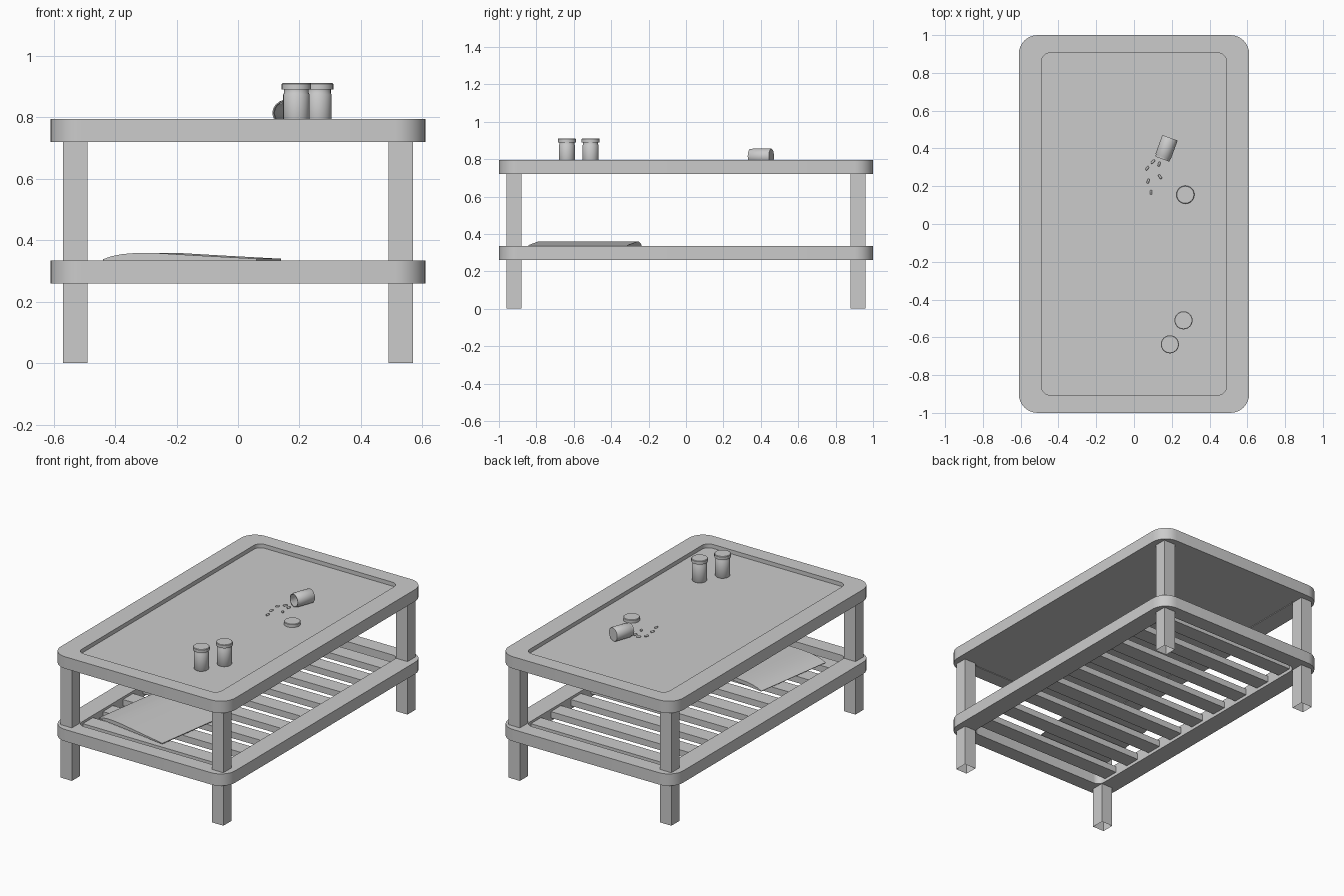
import bpy, bmesh, math
from mathutils import Vector, Matrix

if "Cube" in bpy.data.objects:
    bpy.data.objects.remove(bpy.data.objects["Cube"])


def add_object(name, bm, smooth=False):
    bmesh.ops.recalc_face_normals(bm, faces=bm.faces)
    mesh = bpy.data.meshes.new(name)
    bm.to_mesh(mesh)
    bm.free()
    ob = bpy.data.objects.new(name, mesh)
    bpy.context.collection.objects.link(ob)
    if smooth:
        bpy.ops.object.select_all(action='DESELECT')
        ob.select_set(True)
        bpy.context.view_layer.objects.active = ob
        bpy.ops.object.shade_smooth_by_angle(angle=math.radians(35))
    return ob


def rounded_rect(hx, hy, r, n=8):
    pts = []
    for k, (sx, sy) in enumerate(((1, 1), (-1, 1), (-1, -1), (1, -1))):
        for i in range(n + 1):
            a = math.pi / 2 * (k + i / n)
            pts.append((sx * (hx - r) + r * math.cos(a), sy * (hy - r) + r * math.sin(a)))
    return pts


def ring(bm, pts, z):
    return [bm.verts.new((x, y, z)) for x, y in pts]


def bridge(bm, a, b):
    n = len(a)
    for i in range(n):
        bm.faces.new((a[i], a[(i + 1) % n], b[(i + 1) % n], b[i]))


OUTER = rounded_rect(0.61, 1.0, 0.10)
INNER = rounded_rect(0.49, 0.905, 0.045)


def frame(name, z0, z1):
    bm = bmesh.new()
    rings = [ring(bm, OUTER, z0), ring(bm, OUTER, z1), ring(bm, INNER, z1), ring(bm, INNER, z0)]
    for i in range(4):
        bridge(bm, rings[i], rings[(i + 1) % 4])
    return add_object(name, bm, True)


def prism(name, pts, z0, z1):
    bm = bmesh.new()
    a, b = ring(bm, pts, z0), ring(bm, pts, z1)
    bridge(bm, a, b)
    bm.faces.new(a)
    bm.faces.new(b)
    return add_object(name, bm, True)


def box(name, center, size, open_bottom=False):
    bm = bmesh.new()
    bmesh.ops.create_cube(bm, size=1, matrix=Matrix.Translation(center) @ Matrix.Diagonal((*size, 1)))
    bm.normal_update()
    if open_bottom:
        bmesh.ops.delete(bm, geom=[f for f in bm.faces if f.normal.z < -0.9], context='FACES_ONLY')
    return add_object(name, bm)


def lathe(name, profile, location, axis=(0, 0, 1), n=24):
    bm = bmesh.new()
    verts = [bm.verts.new((r, 0, z)) for r, z in profile]
    edges = [bm.edges.new(p) for p in zip(verts, verts[1:])]
    bmesh.ops.spin(bm, geom=verts + edges, cent=(0, 0, 0), axis=(0, 0, 1), angle=math.tau, steps=n)
    bmesh.ops.remove_doubles(bm, verts=bm.verts, dist=1e-5)
    ob = add_object(name, bm, True)
    ob.rotation_euler = Vector(axis).to_track_quat('Z', 'Y').to_euler()
    ob.location = location
    return ob


# Table top: raised rim with a sunken panel
TOP = 0.77
frame("top_rim", 0.72, 0.795)
prism("top_panel", INNER, 0.724, TOP)

# Slatted shelf
frame("shelf_frame", 0.26, 0.335)
for i in range(9):
    box(f"shelf_slat_{i + 1}", (0, -0.8 + 0.2 * i, 0.30), (1.0, 0.10, 0.04))

# Hollow-ended legs
for sx, side in ((-1, "left"), (1, "right")):
    for sy, end in ((-1, "front"), (1, "back")):
        box(f"{end}_{side}_leg", (sx * 0.53, sy * 0.92, 0.3625), (0.08, 0.08, 0.725), True)

# Magazine with a bulging spine, lying askew on the shelf
bm = bmesh.new()
section = [(-0.253, 0.0), (-0.253, 0.003), (-0.225, 0.013), (-0.19, 0.02), (-0.14, 0.024),
           (-0.07, 0.023), (0.05, 0.016), (0.253, 0.005), (0.253, 0.0)]
ends = [[bm.verts.new((x, y, z)) for x, z in section] for y in (-0.268, 0.268)]
bridge(bm, *ends)
for e in ends:
    bm.faces.new(e)
magazine = add_object("magazine", bm, True)
magazine.location = (-0.15, -0.54, 0.335)
magazine.rotation_euler.z = math.radians(-8.5)

# Bottles and lids
BOTTLE = [(0, 0), (0.041, 0), (0.043, 0.003), (0.043, 0.104), (0.040, 0.109), (0.040, 0.120),
          (0.036, 0.120), (0.036, 0.107), (0.039, 0.102), (0.039, 0.005), (0, 0.005)]
LID = [(0, 0.021), (0.045, 0.021), (0.048, 0.018), (0.048, 0), (0.043, 0), (0.043, 0.004), (0, 0.004)]
for i, (x, y) in enumerate(((0.262, -0.51), (0.19, -0.637))):
    lathe(f"standing_bottle_{i + 1}", BOTTLE, (x, y, TOP))
    lathe(f"bottle_lid_{i + 1}", LID, (x, y, TOP + 0.12))
axis = Vector((-0.34, -0.94, 0)).normalized()
lathe("fallen_bottle", BOTTLE, Vector((0.17, 0.40, TOP + 0.044)) - axis * 0.06, axis)
lathe("loose_lid", LID, (0.272, 0.155, TOP))

# Spilled pills
PILL = [(0, -0.013), (0.004, -0.012), (0.006, -0.008), (0.006, 0.008), (0.004, 0.012), (0, 0.013)]
pills = [(0.07, 0.295, 50), (0.075, 0.227, 70), (0.09, 0.168, 85),
         (0.138, 0.25, 125), (0.10, 0.33, 45), (0.133, 0.317, 75)]
for i, (x, y, deg) in enumerate(pills):
    a = math.radians(deg)
    lathe(f"pill_{i + 1}", PILL, (x, y, TOP + 0.006), (math.cos(a), math.sin(a), 0), 10)
